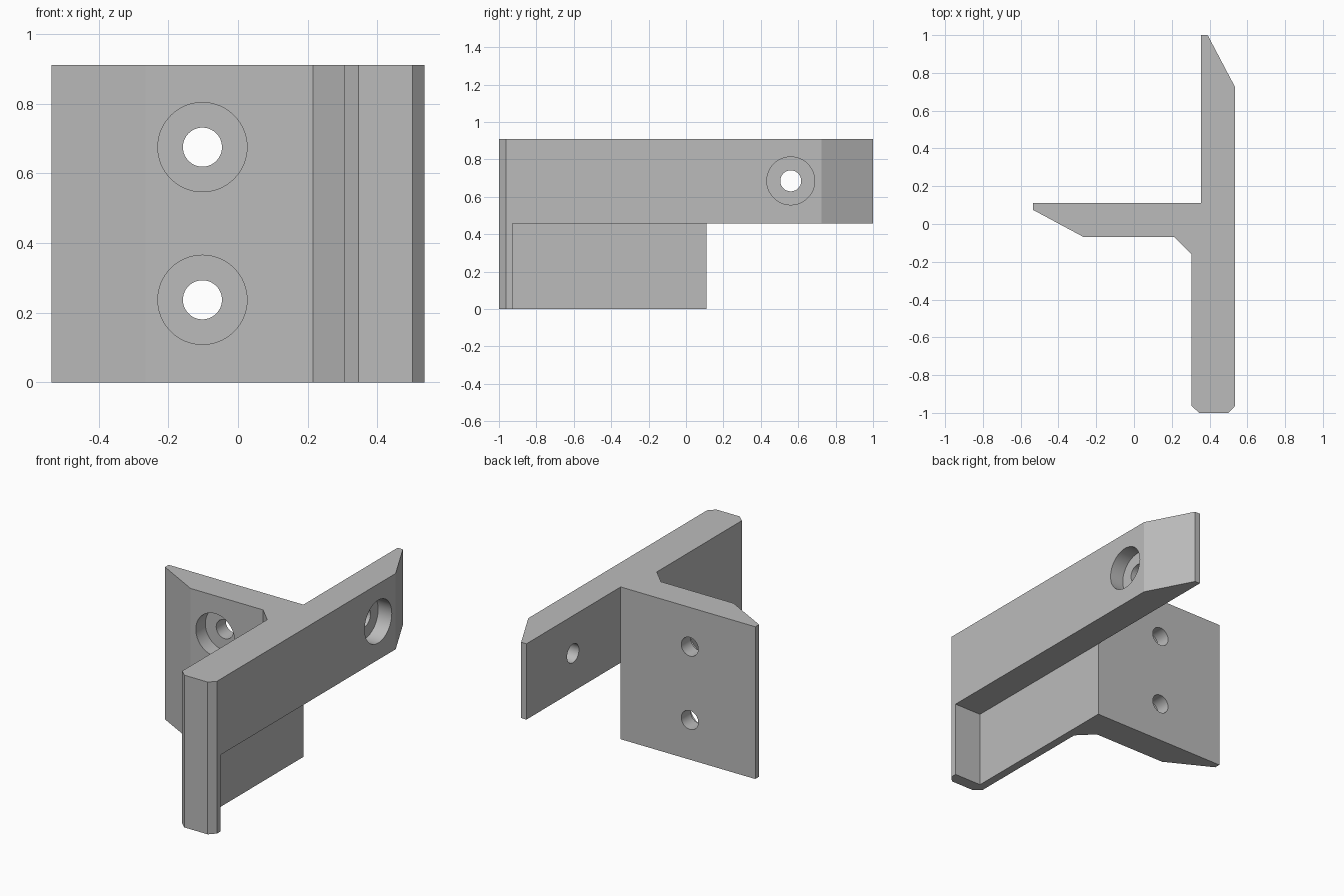
import bpy, bmesh, math
from mathutils import Matrix, Vector

default = bpy.data.objects.get("Cube")
if default:
    bpy.data.objects.remove(default, do_unlink=True)

HEIGHT = 0.91
grey = bpy.data.materials.new("light grey")
grey.use_nodes = True
colour = (0.5, 0.5, 0.5, 1)
grey.diffuse_color = colour
grey.node_tree.nodes["Principled BSDF"].inputs["Base Color"].default_value = colour


def make_object(name, bm):
    bmesh.ops.recalc_face_normals(bm, faces=bm.faces)
    mesh = bpy.data.meshes.new(name)
    bm.to_mesh(mesh)
    bm.free()
    mesh.materials.append(grey)
    obj = bpy.data.objects.new(name, mesh)
    bpy.context.collection.objects.link(obj)
    return obj


def extrude_profile(name, points, z0, z1):
    bm = bmesh.new()
    face = bm.faces.new([bm.verts.new((x, y, z0)) for x, y in points])
    top = bmesh.ops.extrude_face_region(bm, geom=[face])["geom"]
    bmesh.ops.translate(bm, vec=(0, 0, z1 - z0),
                        verts=[v for v in top if isinstance(v, bmesh.types.BMVert)])
    return make_object(name, bm)


def cylinder(name, centre, axis, radius, length):
    bm = bmesh.new()
    turn = Vector(axis).to_track_quat("Z", "Y").to_matrix().to_4x4()
    bmesh.ops.create_cone(bm, cap_ends=True, segments=64, radius1=radius, radius2=radius,
                          depth=length, matrix=Matrix.Translation(centre) @ turn)
    return make_object(name, bm)


def cut(target, cutter):
    cutter.hide_render = True
    mod = target.modifiers.new("cut", "BOOLEAN")
    mod.operation = "DIFFERENCE"
    mod.solver = "EXACT"
    mod.object = cutter
    bpy.context.view_layer.objects.active = target
    bpy.ops.object.modifier_apply(modifier=mod.name)
    bpy.data.objects.remove(cutter, do_unlink=True)


def counterbore(target, mouth, inward):
    # wide pocket half way in, then a narrow through hole
    mouth, inward = Vector(mouth), Vector(inward)
    cut(target, cylinder("pocket_cutter", mouth, inward, 0.128, 0.18))
    cut(target, cylinder("hole_cutter", mouth + inward * 0.1, inward, 0.056, 0.5))


# Bracket body: long bar with a bevelled side plate
bracket = extrude_profile("bracket", [
    (0.345, -1), (0.5, -1), (0.535, -0.963), (0.535, 0.725), (0.39, 1), (0.355, 1),
    (0.355, 0.11), (-0.535, 0.11), (-0.535, 0.075), (-0.265, -0.07),
    (0.215, -0.07), (0.305, -0.16), (0.305, -0.963)], 0, HEIGHT)

# Lower recess behind the front lip
cut(bracket, extrude_profile("recess_cutter", [
    (0.355, -0.927), (0.8, -0.927), (0.8, 1.2), (0.355, 1.2)], -0.2, 0.457))

# Screw holes in the side plate and the bar
for z in (0.237, 0.675):
    counterbore(bracket, (-0.102, -0.07, z), (0, 1, 0))
counterbore(bracket, (0.535, 0.56, 0.685), (-1, 0, 0))

# Smooth bores, sharp edges
bpy.ops.object.select_all(action="DESELECT")
bracket.select_set(True)
bpy.context.view_layer.objects.active = bracket
bpy.ops.object.shade_smooth_by_angle(angle=math.radians(20))
